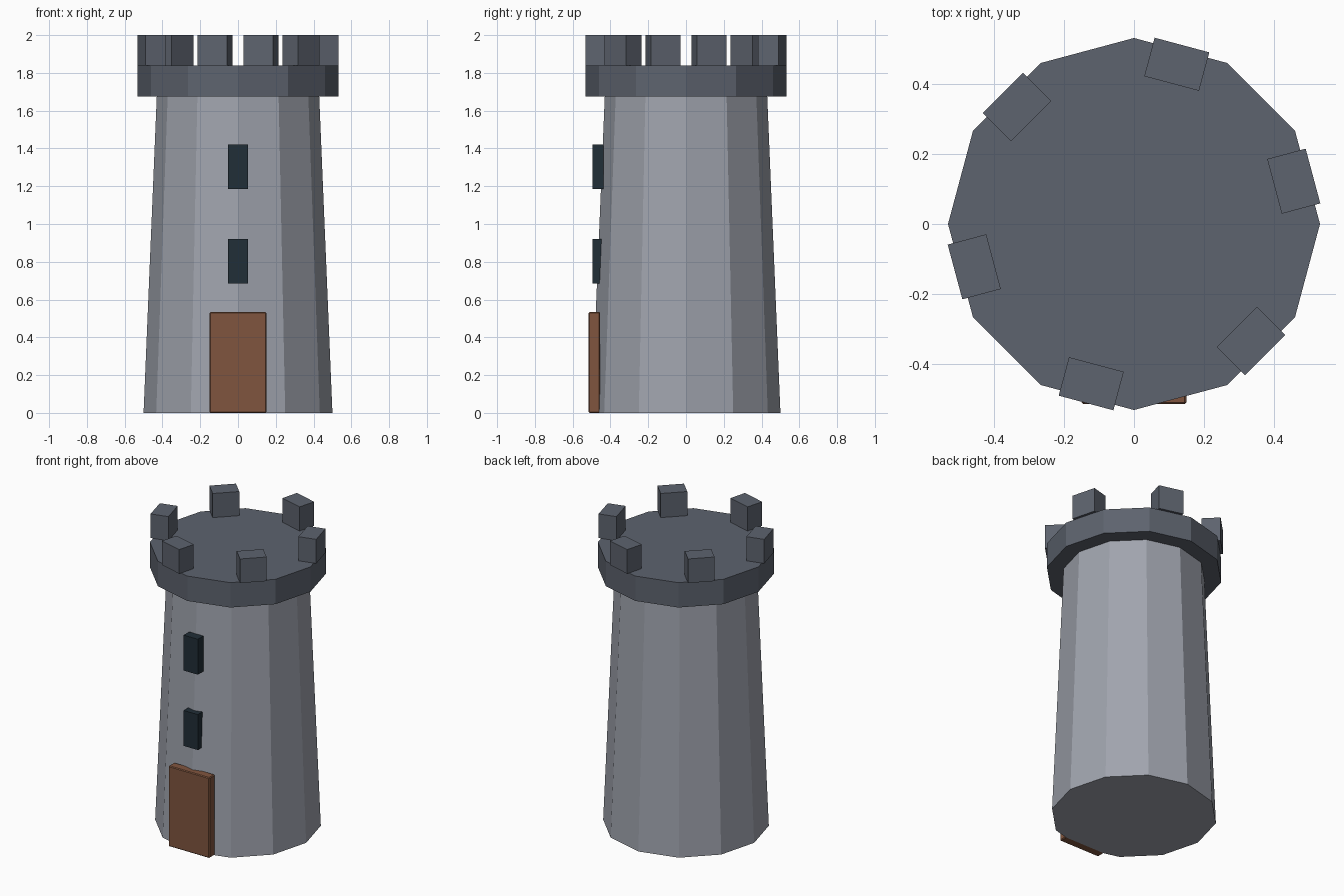
import bpy, math

if "Cube" in bpy.data.objects:
    bpy.data.objects.remove(bpy.data.objects["Cube"])


def material(name, rgb):
    # sRGB 0-255 to linear diffuse colour
    lin = [((c / 255 + 0.055) / 1.055) ** 2.4 for c in rgb]
    m = bpy.data.materials.new(name)
    m.diffuse_color = (*lin, 1)
    m.use_nodes = True
    m.node_tree.nodes["Principled BSDF"].inputs["Base Color"].default_value = m.diffuse_color
    return m


STONE = material("light stone", (160, 164, 174))
DARK_STONE = material("dark stone", (93, 99, 110))
WOOD = material("door wood", (128, 85, 62))
GLASS = material("dark window", (33, 46, 55))


def drum(name, r_bottom, r_top, z0, z1, mat):
    bpy.ops.mesh.primitive_cone_add(vertices=12, radius1=r_bottom, radius2=r_top,
                                    depth=z1 - z0, location=(0, 0, (z0 + z1) / 2))
    ob = bpy.context.object
    ob.name = name
    ob.data.materials.append(mat)
    return ob


def box(name, center, size, mat, angle=0.0):
    bpy.ops.mesh.primitive_cube_add(size=1, location=center, rotation=(0, 0, angle))
    ob = bpy.context.object
    ob.name = name
    ob.scale = size
    bpy.ops.object.transform_apply(location=False, rotation=False, scale=True)
    ob.data.materials.append(mat)
    return ob


# Tapered twelve-sided tower and its overhanging parapet
drum("tower_body", 0.5, 0.43, 0, 1.675, STONE)
drum("parapet", 0.532, 0.532, 1.675, 1.84, DARK_STONE)

# Six battlement blocks around the rim
for i in range(6):
    a = math.radians(15 + 60 * i)
    box(f"battlement_{i + 1}", (0.473 * math.cos(a), 0.473 * math.sin(a), 1.92),
        (0.114, 0.162, 0.16), DARK_STONE, a)

# Front door with slightly softened edges
door = box("door", (0, -0.485, 0.267), (0.3, 0.06, 0.534), WOOD)
bevel = door.modifiers.new("soft_edges", 'BEVEL')
bevel.width = 0.005
bevel.segments = 1

# Two slit windows above the door
for i, z in enumerate((0.803, 1.303)):
    box(f"window_{i + 1}", (0, -0.467, z), (0.104, 0.058, 0.235), GLASS)
